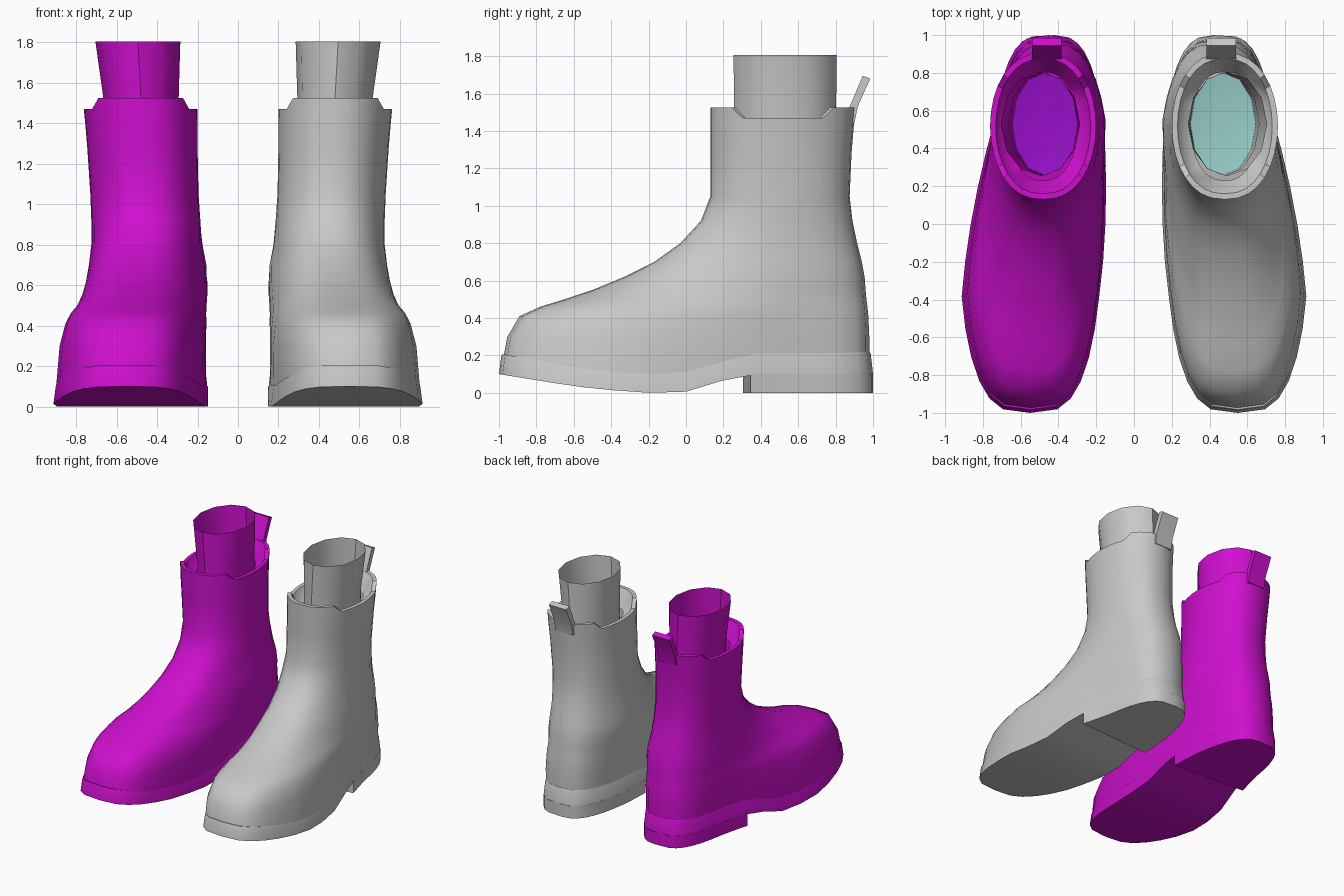
import bpy
import math

cube = bpy.data.objects.get("Cube")
if cube:
    bpy.data.objects.remove(cube, do_unlink=True)

N = 32  # points around a boot outline


def material(name, rgb):
    m = bpy.data.materials.new(name)
    m.use_nodes = True
    m.diffuse_color = (*rgb, 1)
    m.node_tree.nodes["Principled BSDF"].inputs["Base Color"].default_value = (*rgb, 1)
    return m


def interp(pts, v):
    """Piecewise linear lookup."""
    if v <= pts[0][0]:
        return pts[0][1]
    for (a, fa), (b, fb) in zip(pts, pts[1:]):
        if v <= b:
            return fa + (fb - fa) * (v - a) / (b - a)
    return pts[-1][1]


def outline(row, t, inset=0.0):
    """Point of a foot-shaped outline: toe at t = 0, heel at t = pi."""
    yf, yb, fi, fo, ai, ao, p = row
    u, v = -math.cos(t), math.sin(t)
    y = (yf + yb) / 2 + u * ((yb - yf) / 2 - inset)
    w = min(1, max(0, (y + 0.4) / 0.95))
    centre = ((fi + fo) * (1 - w) + (ai + ao) * w) / 2
    half = ((fo - fi) * (1 - w) + (ao - ai) * w) / 2 - inset
    return centre + half * math.copysign(abs(v) ** p, v), y


def ring(row, z, inset=0.0):
    """Closed outline; z is a number or a function of y."""
    pts = []
    for i in range(N):
        x, y = outline(row, math.tau * i / N, inset)
        pts.append((x, y, z(y) if callable(z) else z))
    return pts


def ladder(n, base):
    """Cap faces running across an outline from toe to heel."""
    faces = []
    for i in range(n // 2):
        f = [i, i + 1, n - i - 1, (n - i) % n]
        faces.append([base + k for k in dict.fromkeys(f)])
    return faces


def loft(name, rings, mat, side, caps=None):
    """Skin a stack of rings; caps is None, 'ladder' or 'flat'."""
    n = len(rings[0])
    verts = [(side * x, y, z) for r in rings for x, y, z in r]
    faces = []
    for k in range(len(rings) - 1):
        a, b = k * n, k * n + n
        for i in range(n):
            j = (i + 1) % n
            faces.append([a + i, a + j, b + j, b + i])
    top = (len(rings) - 1) * n
    if caps == "ladder":
        faces += [f[::-1] for f in ladder(n, 0)] + ladder(n, top)
    elif caps == "flat":
        faces += [list(range(n))[::-1], list(range(top, top + n))]
    return make(name, verts, faces, mat, side)


def make(name, verts, faces, mat, side):
    if side < 0:
        faces = [f[::-1] for f in faces]
    me = bpy.data.meshes.new(name)
    me.from_pydata(verts, [], faces)
    me.materials.append(mat)
    ob = bpy.data.objects.new(name, me)
    bpy.context.collection.objects.link(ob)
    bpy.ops.object.select_all(action="DESELECT")
    ob.select_set(True)
    bpy.context.view_layer.objects.active = ob
    bpy.ops.object.shade_smooth_by_angle(angle=math.radians(38))
    return ob


def ellipse(cx, cy, rx, ry, z, n=12):
    return [(cx + rx * math.sin(math.tau * i / n),
             cy - ry * math.cos(math.tau * i / n), z) for i in range(n)]


# Side curves of the sole
def sole_top(y):
    return interp([(-1, .21), (-.7, .155), (-.4, .12), (-.2, .11), (0, .12), (.35, .22)], y)


def sole_bottom(y):
    return interp([(-1, .1), (-.6, .035), (-.25, 0), (-.02, 0), (.3, .097), (.34, .1)], y)


def collar_top(y):
    return 1.47 if .28 < y < .74 else 1.525


SOLE = (-1, 1, .167, .933, .13, .77, .6)
# Upper sections: height, toe y, heel y, forefoot inner/outer x, ankle inner/outer x, roundness
UPPER = [
    (.30, -.955, .98, .18, .905, .14, .76, .6),
    (.41, -.89, .975, .20, .88, .13, .76, .62),
    (.46, -.78, .97, .22, .86, .13, .76, .65),
    (.50, -.65, .965, .235, .83, .13, .755, .68),
    (.55, -.50, .96, .25, .80, .13, .75, .7),
    (.62, -.33, .955, .26, .77, .135, .745, .72),
    (.70, -.17, .94, .27, .745, .145, .735, .75),
    (.80, -.03, .915, .25, .725, .17, .725, .8),
    (.92, .08, .89, .2, .725, .185, .725, .83),
    (1.05, .13, .875, .2, .73, .195, .73, .85),
    (1.28, .13, .885, .2, .745, .2, .745, .85),
    (1.40, .13, .895, .2, .755, .2, .755, .85),
]
COLLAR = (.13, .905, .2, .762, .2, .762, .85)


def boot(label, side, main, lining):
    # Sole with a narrow welt
    loft(label + "_sole",
         [ring(SOLE, sole_bottom), ring(SOLE, lambda y: sole_top(y) - .014, .012),
          ring(SOLE, sole_top, .018)], main, side, "ladder")

    # Heel block with an angled front
    mid, half = (SOLE[0] + SOLE[1]) / 2, (SOLE[1] - SOLE[0]) / 2
    start = math.acos(-(.345 - mid) / half)
    end = math.tau - math.acos(-(.305 - mid) / half)
    pts = [outline(SOLE, start + (end - start) * i / 18) for i in range(19)]
    loft(label + "_heel", [[(x, y, z) for x, y in pts] for z in (0, .1)], main, side, "flat")

    # Upper, collar rim and the turned-in collar edge
    first = (-.975, .98, .175, .92, .143, .757, .6)
    rings = [ring(first, lambda y: sole_top(y) - .01)]
    rings += [ring(r[1:], r[0]) for r in UPPER]
    rings += [ring(COLLAR, collar_top),
              ring(COLLAR, collar_top, .03),
              ring(COLLAR, lambda y: collar_top(y) - .05, .06),
              ring(COLLAR, 1.40, .1)]
    loft(label + "_upper", rings, main, side)

    # Open leg sleeve
    loft(label + "_sleeve",
         [ellipse(.472, .53, .172, .27, 1.1), ellipse(.478, .53, .184, .272, 1.5),
          ellipse(.495, .53, .21, .276, 1.805)], main, side)

    # Insole seen down inside the sleeve
    rim = ellipse(.472, .53, .176, .272, 1.12)
    make(label + "_insole", [(side * x, y, z) for x, y, z in rim] + [(side * .472, .53, 1.08)],
         [[i, (i + 1) % 12, 12] for i in range(12)], lining, side)

    # Pull tab at the back
    profile = [(.85, 1.44), (.9, 1.44), (.918, 1.53), (.985, 1.68), (.945, 1.695), (.875, 1.53)]
    loft(label + "_pull_tab", [[(x, y, z) for y, z in profile] for x in (.385, .54)],
         main, side, "flat")


boot("left", 1, material("light grey", (.58, .58, .58)), material("pale teal", (.31, .61, .58)))
boot("right", -1, material("magenta", (.62, .005, .62)), material("violet", (.32, .005, .6)))
